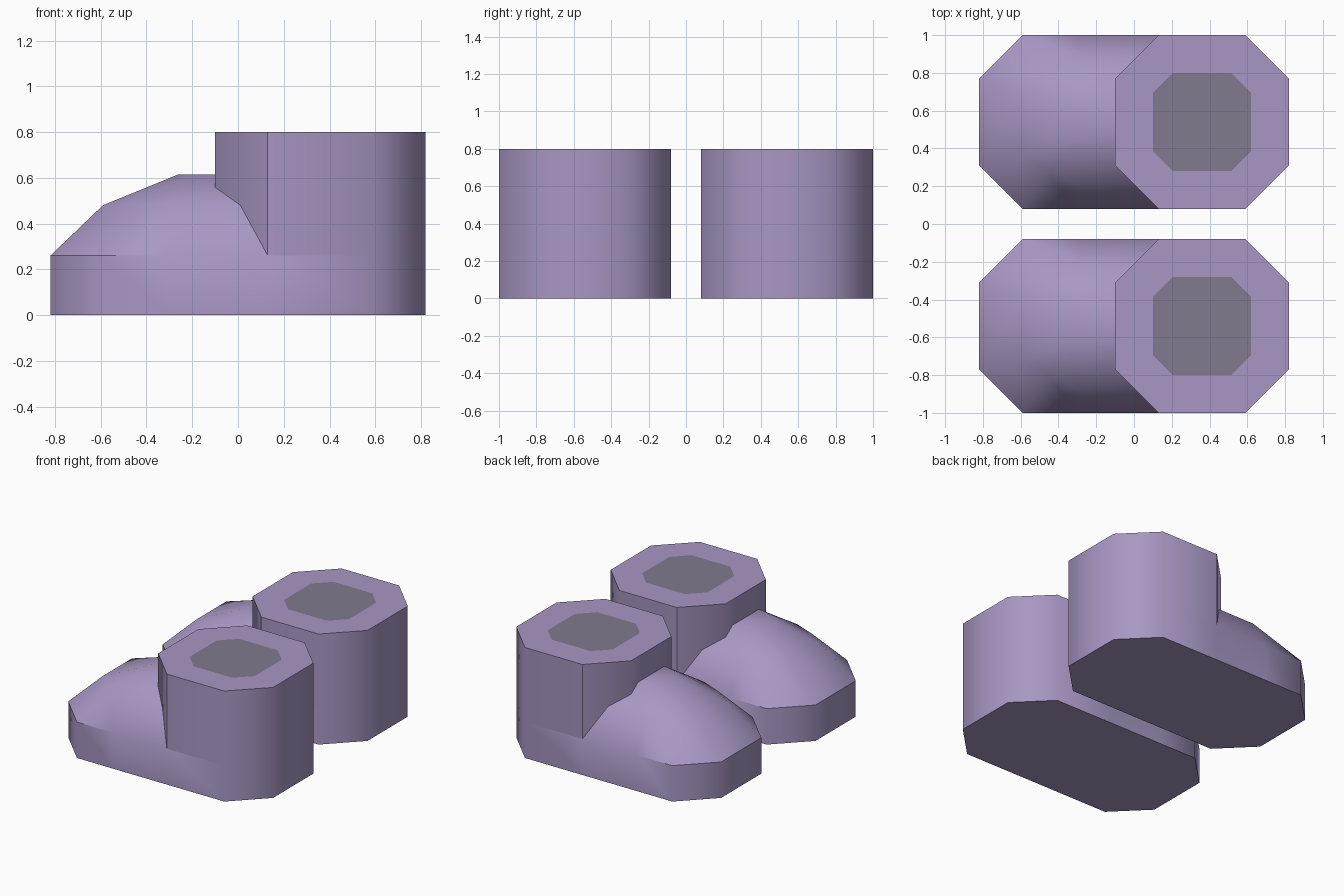
import bpy
import bmesh

cube = bpy.data.objects.get("Cube")
if cube:
    bpy.data.objects.remove(cube, do_unlink=True)


def make_material(name, rgb):
    mat = bpy.data.materials.new(name)
    mat.use_nodes = True
    mat.diffuse_color = (*rgb, 1)
    mat.node_tree.nodes["Principled BSDF"].inputs["Base Color"].default_value = (*rgb, 1)
    return mat


purple = make_material("dusty purple", (0.39, 0.31, 0.55))
grey = make_material("purple grey", (0.22, 0.195, 0.27))

FOOT_Z, TOP_Z = 0.26, 0.80
HALF, FLAT = 0.46, 0.23
SHAFT_X = 0.36


def loft(name, rings, is_sharp, top_slot=0):
    """Skin symmetric rings, each a height and one side of its outline."""
    bm = bmesh.new()
    loops = []
    for z, side in rings:
        outline = side + [(x, -y) for x, y in reversed(side)]
        loops.append([bm.verts.new((x, y, z)) for x, y in outline])
    count = len(loops[0])
    for low, high in zip(loops, loops[1:]):
        for i in range(count):
            j = (i + 1) % count
            bm.faces.new((low[i], low[j], high[j], high[i]))
    bm.faces.new(loops[0])
    bm.faces.new(loops[-1]).material_index = top_slot
    bmesh.ops.recalc_face_normals(bm, faces=bm.faces)
    for face in bm.faces:
        face.smooth = True
    for edge in bm.edges:
        edge.smooth = not is_sharp(*[v.co for v in edge.verts])
    mesh = bpy.data.meshes.new(name)
    bm.to_mesh(mesh)
    bm.free()
    mesh.materials.append(purple)
    mesh.materials.append(grey)
    return mesh


def octagon(half, flat):
    return [(SHAFT_X + x, y) for x, y in
            ((-half, flat), (-flat, half), (flat, half), (half, flat))]


def foot_sharp(a, b):
    if a.z != b.z:
        return False
    blended_side = min(a.x, b.x) > -0.31 and max(a.x, b.x) < 0.2
    return a.z == 0 or (abs(a.z - FOOT_Z) < 0.01 and not blended_side)


def shaft_sharp(a, b):
    if a.z == b.z:
        return True
    return abs(a.x - (SHAFT_X - FLAT)) < 0.01 and abs(b.x - a.x) < 0.01


# Foot: straight sole wall with a faceted dome over the toe
sole = [(-0.82, FLAT), (-0.59, HALF), (-0.30, HALF),
        (0.13, HALF), (0.59, HALF), (0.82, FLAT)]
instep = [(-0.59, 0.17), (-0.45, 0.27), (-0.28, 0.34),
          (0.13, 0.34), (0.50, 0.34), (0.60, 0.17)]
ridge = [(-0.26, 0.07), (-0.20, 0.13), (-0.12, 0.15),
         (0.13, 0.15), (0.40, 0.15), (0.50, 0.07)]
foot = loft("boot_foot",
            [(0, sole), (FOOT_Z, sole), (0.48, instep), (0.615, ridge)],
            foot_sharp)

# Shaft: octagonal column with the opening inset in its top
outer = octagon(HALF, FLAT)
shaft = loft("boot_shaft",
             [(FOOT_Z, outer), (TOP_Z, outer), (TOP_Z, octagon(0.26, 0.155))],
             shaft_sharp, top_slot=1)

# A pair of boots side by side
for label, y in (("front", -0.54), ("back", 0.54)):
    for mesh in (foot, shaft):
        obj = bpy.data.objects.new(f"{label}_{mesh.name}", mesh)
        obj.location.y = y
        bpy.context.collection.objects.link(obj)
